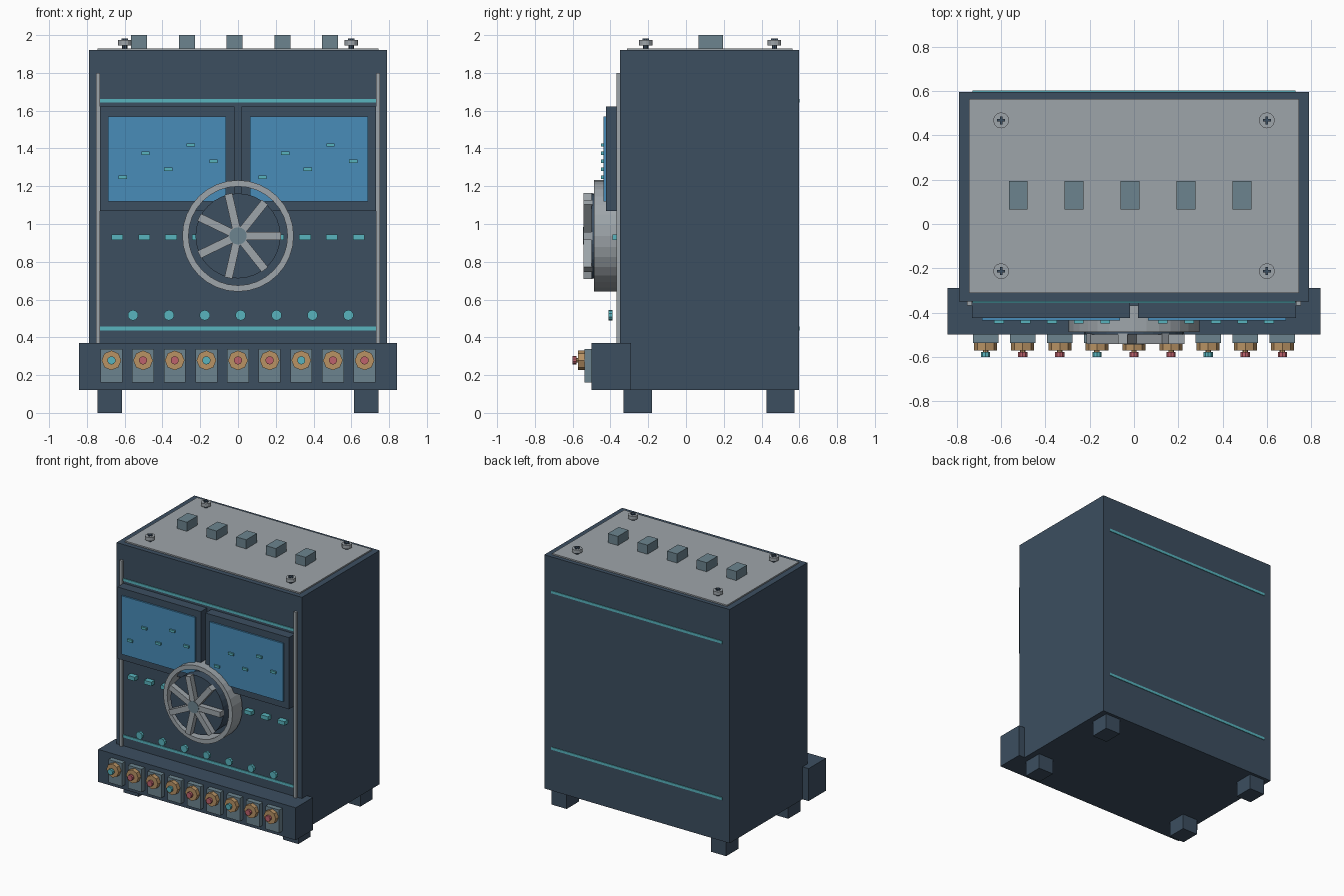
import bpy, math
from mathutils import Matrix, Vector

old = bpy.data.objects.get("Cube")
if old:
    bpy.data.objects.remove(old, do_unlink=True)


def material(name, r, g, b):
    """Material from display values 0-255, converted to linear."""
    lin = [((c / 255 + 0.055) / 1.055) ** 2.4 for c in (r, g, b)] + [1.0]
    m = bpy.data.materials.new(name)
    m.use_nodes = True
    m.diffuse_color = lin
    m.node_tree.nodes["Principled BSDF"].inputs["Base Color"].default_value = lin
    return m


navy = material("navy", 60, 78, 96)
grey = material("light grey", 158, 165, 170)
slate = material("slate", 108, 132, 143)
teal = material("teal", 88, 180, 190)
blue = material("screen blue", 72, 140, 184)
bronze = material("bronze", 184, 146, 100)
rose = material("rose", 190, 98, 108)


def finish(name, mat):
    ob = bpy.context.object
    ob.name = name
    ob.data.materials.append(mat)
    return ob


def box(name, mat, x, y, z):
    """Box from three (low, high) ranges."""
    bpy.ops.mesh.primitive_cube_add(size=1)
    ob = finish(name, mat)
    lo, hi = Vector((x[0], y[0], z[0])), Vector((x[1], y[1], z[1]))
    ob.data.transform(Matrix.Translation((lo + hi) / 2) @ Matrix.Diagonal((*(hi - lo), 1)))
    return ob


def span(c, size):
    return (c - size / 2, c + size / 2)


def rod(name, mat, r, a, b, sides):
    """Cylinder of radius r from point a to point b."""
    a, b = Vector(a), Vector(b)
    bpy.ops.mesh.primitive_cylinder_add(vertices=sides, radius=r, depth=(b - a).length)
    ob = finish(name, mat)
    turn = Matrix.Rotation(math.pi / 2, 4, 'X') if abs(b.y - a.y) > 1e-6 else Matrix()
    ob.data.transform(Matrix.Translation((a + b) / 2) @ turn)
    return ob


def knob(name, mat, r, x, z, y0, y1, sides):
    return rod(name, mat, r, (x, y0, z), (x, y1, z), sides)


# Cabinet, console ledge and feet
box("cabinet", navy, (-.79, .79), (-.35, .597), (.12, 1.92))
box("console_ledge", navy, (-.842, .842), (-.5, -.29), (.12, .37))
for sx in (-1, 1):
    for y in (-.255, .5):
        box("foot", navy, span(sx * .68, .13), span(y, .15), (0, .125))

# Trim lines front and back, and upright rails
for z in (.447, 1.652):
    box("front_trim", teal, (-.73, .73), (-.356, -.34), span(z, .02))
    box("back_trim", teal, (-.73, .73), (.59, .602), span(z, .02))
for sx in (-1, 1):
    box("rail", grey, span(sx * .742, .022), (-.368, -.34), (.37, 1.8))

# Top plate with switches and screws
box("top_plate", grey, (-.745, .745), (-.312, .565), (1.915, 1.93))
for i in range(5):
    box("top_switch", slate, span(-.018 + (i - 2) * .2525, .085), span(.13, .13), (1.925, 2))
for x in (-.6, .6):
    for y in (-.213, .468):
        rod("screw_stem", navy, .014, (x, y, 1.925), (x, y, 1.95), 8)
        rod("screw_head", grey, .036, (x, y, 1.946), (x, y, 1.973), 12)
        box("screw_slot", navy, span(x, .036), span(y, .012), (1.97, 1.981))
        box("screw_slot", navy, span(x, .012), span(y, .036), (1.97, 1.981))

# Two monitors with indicator marks
for sx in (-1, 1):
    box("monitor_frame", navy, span(sx * .375, .712), (-.424, -.34), (1.07, 1.622))
    box("monitor_screen", blue, span(sx * .375, .624), (-.436, -.42), (1.12, 1.57))
    for i, z in enumerate((1.247, 1.375, 1.29, 1.418, 1.332)):
        box("screen_mark", teal, span(sx * .37 + (i - 2) * .12, .044), (-.449, -.43), span(z, .018))

# Row of lamps behind the wheel
for i in range(10):
    box("lamp", teal, span((i - 4.5) * .142, .062), (-.39, -.34), span(.93, .03))

# Round buttons above the ledge
for i in range(7):
    knob("round_button", teal, .028, .014 + (i - 3) * .19, .517, -.41, -.388, 10)

# Wheel: open rim, backing disc, hub and spokes
WHEEL_Z = .937
bpy.ops.mesh.primitive_cylinder_add(vertices=32, radius=.295, depth=.12, end_fill_type='NOTHING')
rim = finish("wheel_rim", grey)
rim.data.transform(Matrix.Translation((0, -.428, WHEEL_Z)) @ Matrix.Rotation(math.pi / 2, 4, 'X'))
wall = rim.modifiers.new("wall", 'SOLIDIFY')
wall.thickness = .033
wall.offset = -1
knob("wheel_disc", navy, .225, 0, WHEEL_Z, -.5, -.37, 32)
knob("wheel_hub", slate, .046, 0, WHEEL_Z, -.545, -.49, 16)
for i in range(7):
    spoke = box("wheel_spoke", grey, (.03, .228), (-.542, -.495), span(0, .042))
    spoke.data.transform(Matrix.Translation((0, 0, WHEEL_Z))
                         @ Matrix.Rotation(-i * math.tau / 7, 4, 'Y'))

# Console switches: plate, hex collar, stem and coloured tip
for i in range(9):
    x = (i - 4) * .1675
    box("switch_plate", slate, span(x, .116), (-.538, -.49), (.16, .337))
    collar = knob("switch_collar", bronze, .052, x, .278, -.571, -.53, 8)
    knob("switch_stem", bronze, .012, x, .278, -.585, -.56, 8)
    knob("switch_tip", teal if i % 3 == 0 else rose, .022, x, .278, -.6, -.579, 10)
